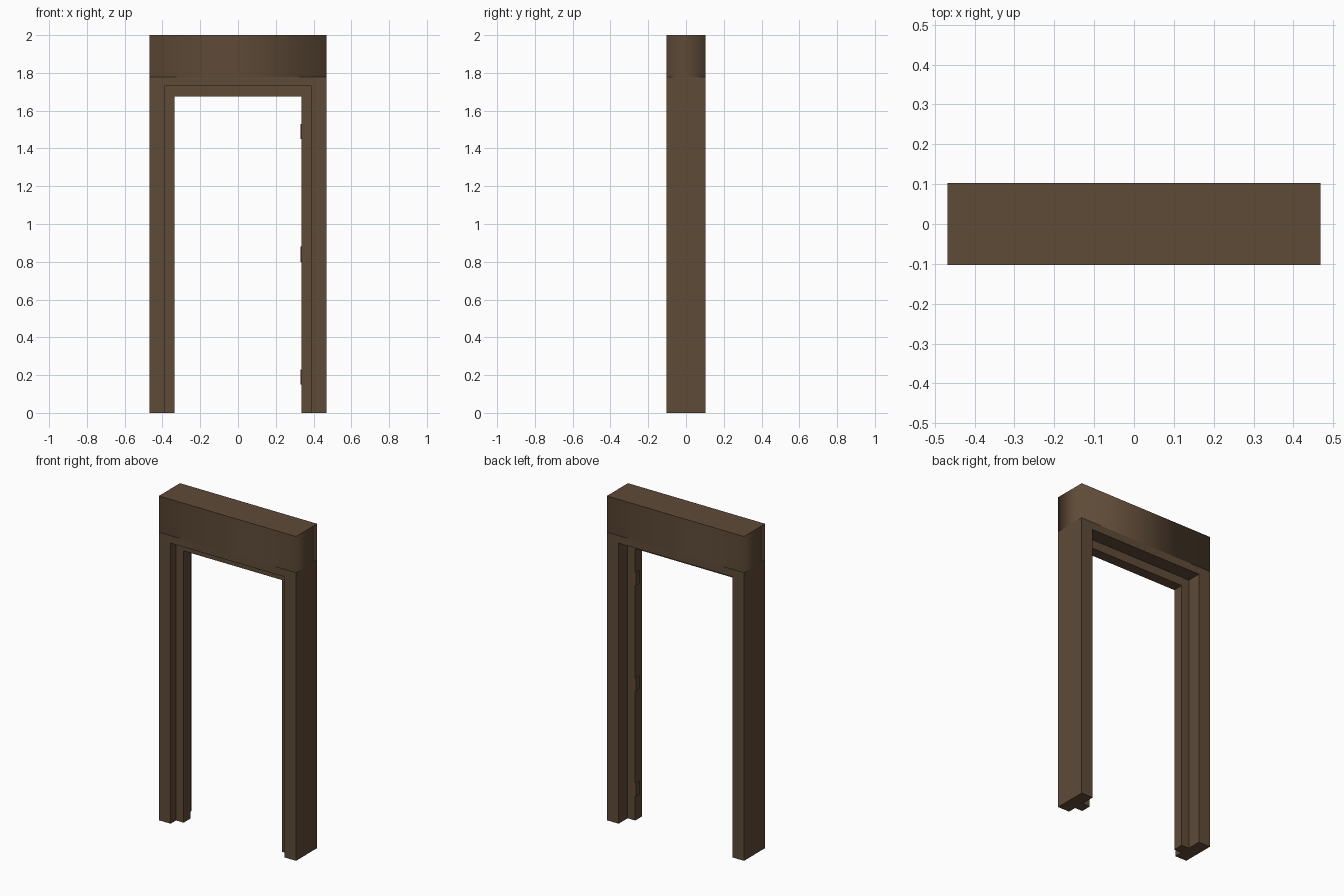
import bpy, bmesh

if "Cube" in bpy.data.objects:
    bpy.data.objects.remove(bpy.data.objects["Cube"])

W, D, H = 0.468, 0.103, 2.0          # half width, half depth, height
HEAD_Z = 1.777                       # underside of the header

wood = bpy.data.materials.new("dark_brown_wood")
wood.diffuse_color = (0.114, 0.069, 0.039, 1)
wood.use_nodes = True
wood.node_tree.nodes["Principled BSDF"].inputs["Base Color"].default_value = wood.diffuse_color


def finish(name, bm):
    bmesh.ops.recalc_face_normals(bm, faces=bm.faces)
    me = bpy.data.meshes.new(name)
    bm.to_mesh(me)
    bm.free()
    me.materials.append(wood)
    ob = bpy.data.objects.new(name, me)
    bpy.context.collection.objects.link(ob)
    return ob


def arch(name, out_x, out_z, in_x, in_z, y0, y1):
    """Upside-down U profile in the xz plane, extruded along y."""
    pts = [(-out_x, 0), (-out_x, out_z), (out_x, out_z), (out_x, 0),
           (in_x, 0), (in_x, in_z), (-in_x, in_z), (-in_x, 0)]
    bm = bmesh.new()
    face = bm.faces.new([bm.verts.new((x, y0, z)) for x, z in pts])
    ext = bmesh.ops.extrude_face_region(bm, geom=[face])["geom"]
    moved = [v for v in ext if isinstance(v, bmesh.types.BMVert)]
    bmesh.ops.translate(bm, verts=moved, vec=(0, y1 - y0, 0))
    return finish(name, bm)


def box(name, x0, x1, y0, y1, z0, z1, soft_sides=False):
    bm = bmesh.new()
    bmesh.ops.create_cube(bm, size=1)
    for v in bm.verts:
        v.co = (x1 if v.co.x > 0 else x0,
                y1 if v.co.y > 0 else y0,
                z1 if v.co.z > 0 else z0)
    if soft_sides:                   # side faces blend, top and bottom stay crisp
        for f in bm.faces:
            f.smooth = True
        for e in bm.edges:
            a, b = e.verts
            e.smooth = abs(a.co.z - b.co.z) > 0.01
    return finish(name, bm)


# Outer casing with its inner door stop
arch("frame_casing", W, HEAD_Z, 0.388, 1.73, -D, D)
arch("door_stop", 0.389, 1.731, 0.336, 1.676, -0.05, 0.015)

# Header beam with softly shaded sides
box("header_beam", -W, W, -D, D, HEAD_Z, H, soft_sides=True)

# Three small hinge plates on the right jamb
for i, z in enumerate((0.19, 0.84, 1.49)):
    box(f"hinge_plate_{i + 1}", 0.33, 0.337, -0.02, 0.015, z - 0.04, z + 0.04)
